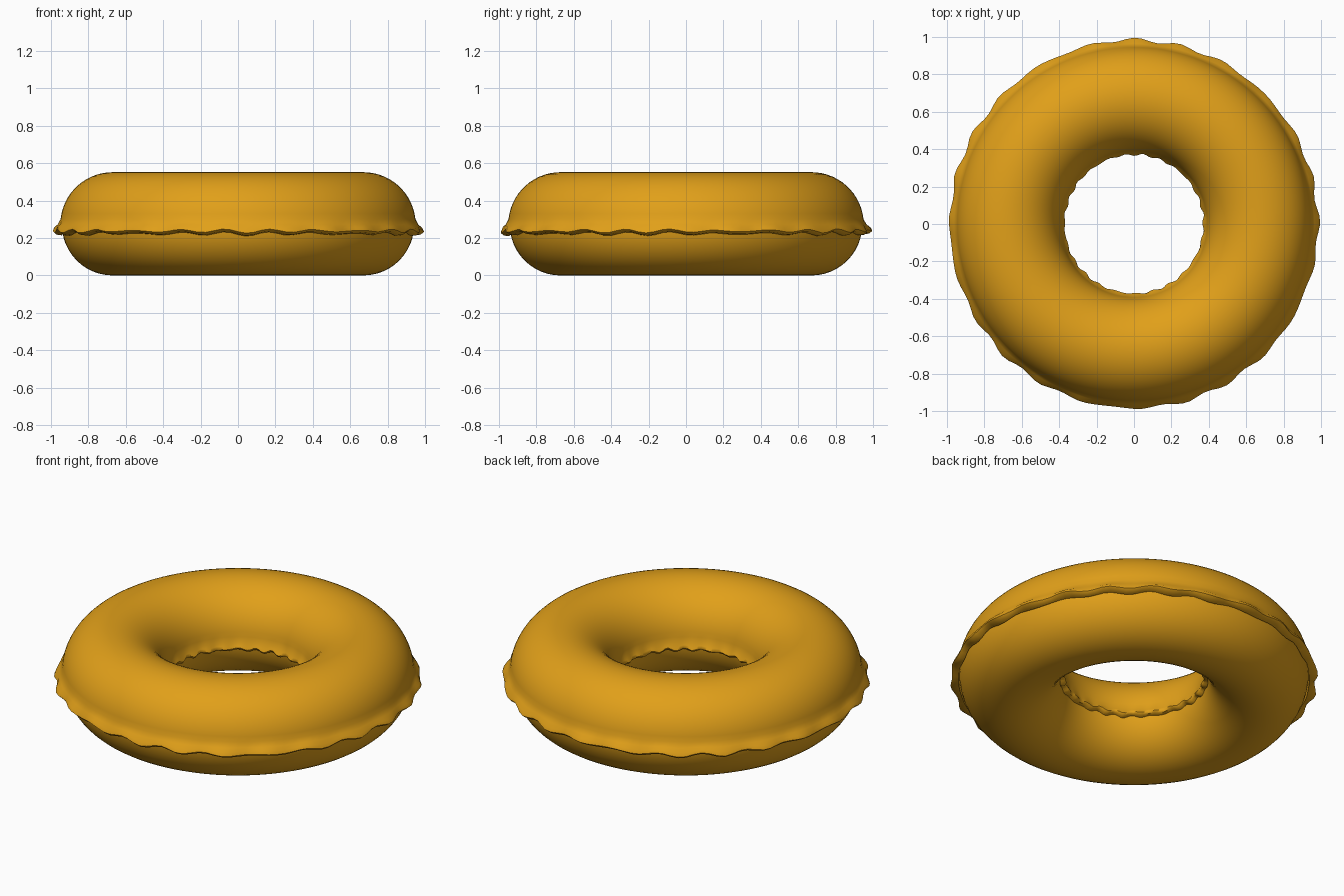
import bpy, bmesh, math, random

if "Cube" in bpy.data.objects:
    bpy.data.objects.remove(bpy.data.objects["Cube"])

random.seed(4)
MAJOR, MINOR, MID = 0.67, 0.272, 0.272
SEG = 144

mat = bpy.data.materials.new("golden_glaze")
mat.diffuse_color = (0.75, 0.35, 0.01, 1)
mat.use_nodes = True
mat.node_tree.nodes["Principled BSDF"].inputs["Base Color"].default_value = mat.diffuse_color


def sweep_ring(name, section, sides):
    """Revolve a closed section; section(angle) returns (radius, z) points."""
    bm = bmesh.new()
    rings = []
    for i in range(SEG):
        a = 2 * math.pi * i / SEG
        rings.append([bm.verts.new((r * math.cos(a), r * math.sin(a), z))
                      for r, z in section(a)])
    for i in range(SEG):
        p, q = rings[i], rings[(i + 1) % SEG]
        for j in range(sides):
            k = (j + 1) % sides
            bm.faces.new((p[j], q[j], q[k], p[k]))
    bmesh.ops.recalc_face_normals(bm, faces=bm.faces)
    me = bpy.data.meshes.new(name)
    bm.to_mesh(me)
    bm.free()
    ob = bpy.data.objects.new(name, me)
    bpy.context.collection.objects.link(ob)
    me.materials.append(mat)
    bpy.context.view_layer.objects.active = ob
    ob.select_set(True)
    bpy.ops.object.shade_smooth_by_angle(angle=math.radians(50))
    ob.select_set(False)
    return ob


def arc(radius, start, end, n):
    pts = []
    for i in range(n):
        t = math.radians(start + (end - start) * i / (n - 1))
        pts.append((MAJOR + radius * math.cos(t), MID + radius * math.sin(t)))
    return pts


# Dough: plain ring resting on the ground
sweep_ring("dough", lambda a: arc(MINOR, 0, 352.5, 48), 48)

# Irregular ripple used by the icing edges
phases = [random.uniform(0, 6.28) for _ in range(4)]


def ripple(a, shift=0):
    return (0.6 * math.sin(24 * a + phases[0] + shift)
            + 0.3 * math.sin(29 * a + phases[1] - shift)
            + 0.1 * math.sin(11 * a + phases[2]))


# Icing: thin cap over the upper half with a flared, rippled lip on both rims
def icing_section(a):
    w, v, u = ripple(a), ripple(a, 2.0), ripple(a, 4.0)
    outer = [(0.945, 0.222 + 0.012 * v),
             (0.972 + 0.008 * w, 0.226 + 0.013 * v),
             (0.985 + 0.012 * w, 0.238 + 0.012 * v),
             (0.978 + 0.010 * w, 0.256 + 0.008 * v),
             (0.962 + 0.003 * w, 0.273 + 0.003 * v)]
    inner = [(0.386 - 0.002 * w, 0.273 + 0.003 * u),
             (0.377 - 0.004 * w, 0.254 + 0.006 * u),
             (0.371 - 0.007 * w, 0.240 + 0.010 * u),
             (0.378 - 0.005 * w, 0.229 + 0.010 * u),
             (0.400, 0.226 + 0.010 * u)]
    dome = arc(0.280, 6, 174, 29)
    under = arc(MINOR - 0.004, 174, 6, 29)
    return outer + dome + inner + under


sweep_ring("icing", icing_section, 68)
